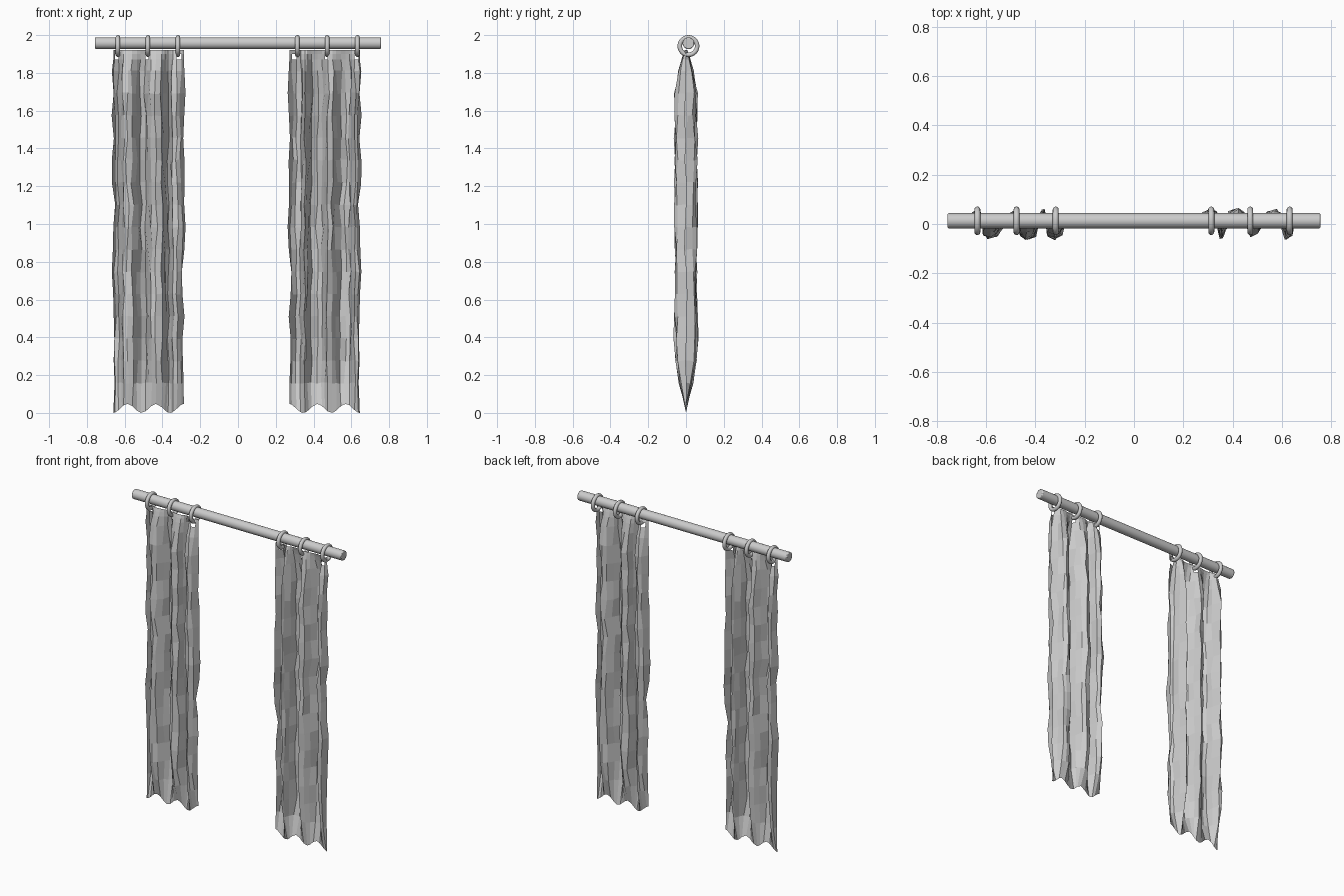
import bpy, bmesh, math, random

if "Cube" in bpy.data.objects:
    bpy.data.objects.remove(bpy.data.objects["Cube"])

random.seed(4)

# Fold cross-section of the left curtain (x, y), seen from above
FOLD = [(-.66, .0), (-.652, .045), (-.632, .056), (-.615, .0), (-.605, -.04), (-.585, -.053),
        (-.56, -.045), (-.535, -.005), (-.515, .03), (-.49, .045), (-.475, .0), (-.46, -.04),
        (-.435, -.056), (-.405, -.045), (-.39, .0), (-.38, .045), (-.37, .054), (-.355, .01),
        (-.345, -.045), (-.325, -.06), (-.30, -.04), (-.287, .0)]
HOLE_COLUMNS = (1, 9, 19)
CENTRE_X = -0.0075


def smooth(obj, angle=40):
    bpy.ops.object.select_all(action='DESELECT')
    obj.select_set(True)
    bpy.context.view_layer.objects.active = obj
    bpy.ops.object.shade_smooth_by_angle(angle=math.radians(angle))


def fold_depth(z):
    # Folds flatten towards the hem and the top edge
    low = min(1, max(0, z - 0.03) / 0.28) ** 0.6
    high = min(1, max(0, 1.93 - z) / 0.22) ** 0.7
    return low * high


def curtain_mesh():
    rows = [1.92, 1.90, 1.872] + [1.81 - 0.118 * i for i in range(15)] + [0.0]
    bm = bmesh.new()
    grid = []
    for r, z in enumerate(rows):
        line = []
        top, hem = r < 3, r == len(rows) - 1
        drift = 0 if top or hem else random.uniform(-.004, .004)
        for c, (x, y) in enumerate(FOLD):
            vz = z
            if hem:
                vz = 0.024 - 0.024 * math.cos(math.tau * (x + 0.51) / 0.15)
            elif not top:
                x += random.uniform(-.007, .007) + drift
                y += random.uniform(-.009, .009)
                vz += random.uniform(-.004, .004)
            if c == len(FOLD) - 1 and 1.65 < z < 1.75:
                x = -.278
            depth = 0 if hem else fold_depth(z)
            line.append(bm.verts.new((x, y * depth, vz)))
        grid.append(line)
    for r in range(len(rows) - 1):
        for c in range(len(FOLD) - 1):
            if r == 1 and c in HOLE_COLUMNS:      # eyelets for the rings
                continue
            bm.faces.new((grid[r][c], grid[r + 1][c], grid[r + 1][c + 1], grid[r][c + 1]))
    mesh = bpy.data.meshes.new("curtain")
    bm.to_mesh(mesh)
    bm.free()
    return mesh


# Curtains: the right one is the left one turned half way round
mesh = curtain_mesh()
left = bpy.data.objects.new("curtain_left", mesh)
right = bpy.data.objects.new("curtain_right", mesh)
right.rotation_euler.z = math.pi
right.location.x = 2 * CENTRE_X
for obj in (left, right):
    bpy.context.collection.objects.link(obj)

# Rod with softened ends
bpy.ops.mesh.primitive_cylinder_add(vertices=32, radius=0.031, depth=1.514,
                                    location=(0, 0.013, 1.957), rotation=(0, math.pi / 2, 0))
rod = bpy.context.object
rod.name = "curtain_rod"
bevel = rod.modifiers.new("soft_ends", 'BEVEL')
bevel.width = 0.005
bevel.segments = 2
bevel.limit_method = 'ANGLE'
smooth(rod)

# Rings hanging around the rod
for i, x in enumerate((-.636, -.477, -.318, .314, .472, .632)):
    bpy.ops.mesh.primitive_torus_add(major_segments=32, minor_segments=12,
                                     major_radius=0.046, minor_radius=0.012,
                                     location=(x, 0.013, 1.942), rotation=(0, math.pi / 2, 0))
    ring = bpy.context.object
    ring.name = f"curtain_ring_{i + 1}"
    smooth(ring, 60)
